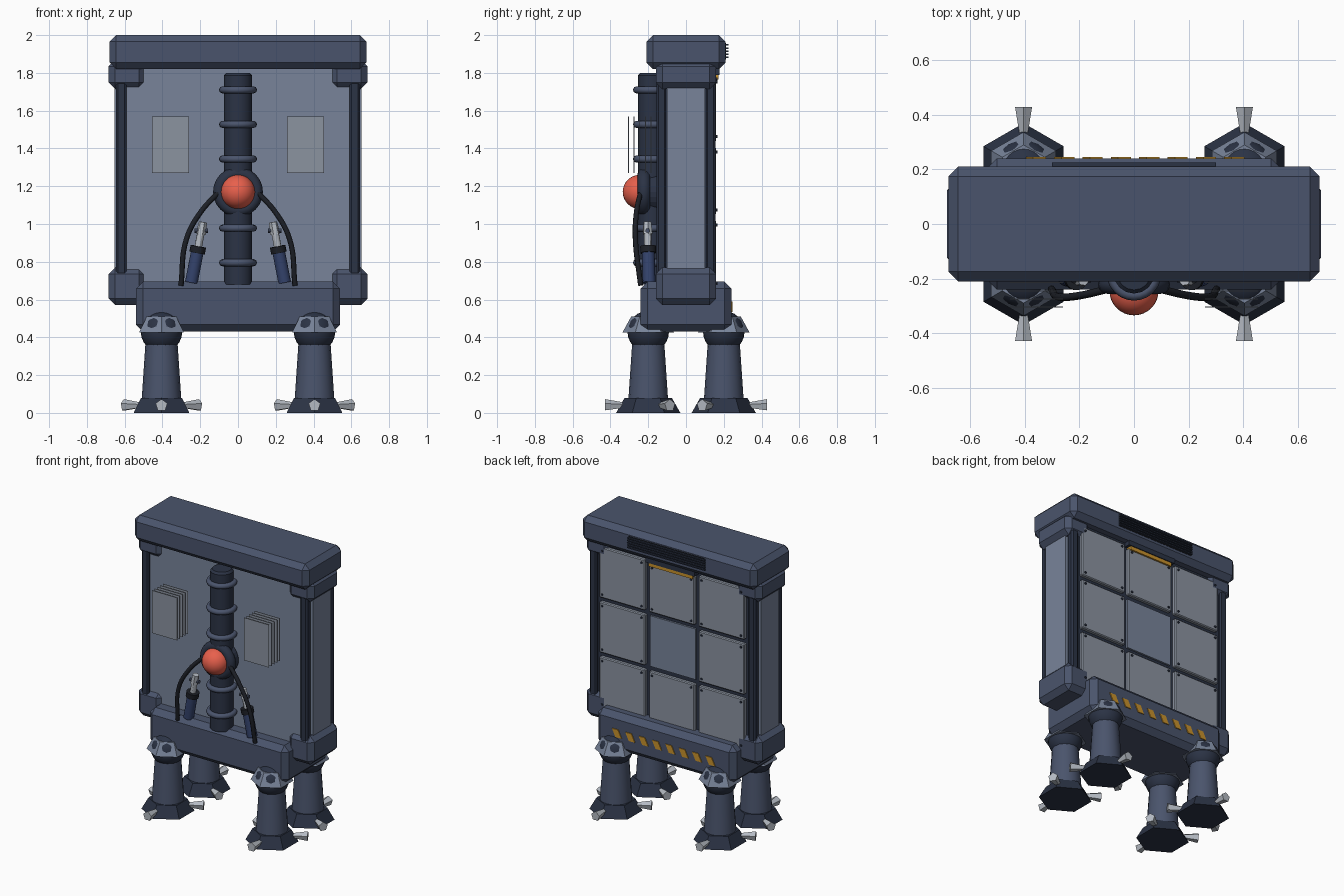
import bpy, bmesh
from math import radians, cos, sin, pi
from mathutils import Vector, Matrix

if "Cube" in bpy.data.objects:
    bpy.data.objects.remove(bpy.data.objects["Cube"])


def mat(name, h):
    m = bpy.data.materials.new(name)
    c = [int(h[i:i + 2], 16) / 255 for i in (0, 2, 4)]
    m.diffuse_color = [((v + 0.055) / 1.055) ** 2.4 for v in c] + [1]
    m.use_nodes = True
    m.node_tree.nodes["Principled BSDF"].inputs["Base Color"].default_value = m.diffuse_color
    return m


STEEL = mat("steel_blue", "4a546c")
DARK = mat("dark_steel", "2b3345")
BLACK = mat("rubber", "1c1f26")
PANE = mat("pane", "78849a")
PLATE = mat("plate", "8b93a0")
LIGHT = mat("light_metal", "b4bac2")
NAVY = mat("navy", "34436c")
RED = mat("red", "e8604c")
GOLD = mat("gold", "c8922c")


def finish(name, bm, m, smooth=None):
    bmesh.ops.recalc_face_normals(bm, faces=bm.faces)
    me = bpy.data.meshes.new(name)
    bm.to_mesh(me)
    bm.free()
    ob = bpy.data.objects.new(name, me)
    bpy.context.collection.objects.link(ob)
    me.materials.append(m)
    if smooth:
        me.shade_smooth()
        bpy.context.view_layer.objects.active = ob
        bpy.ops.object.select_all(action='DESELECT')
        ob.select_set(True)
        bpy.ops.object.shade_smooth_by_angle(angle=radians(smooth))
    return ob


def box(name, lo, hi, m, bevel=0):
    lo, hi = Vector(lo), Vector(hi)
    bm = bmesh.new()
    bmesh.ops.create_cube(bm, size=1, matrix=Matrix.Translation((lo + hi) / 2) @ Matrix.Diagonal((*(hi - lo), 1)))
    if bevel:
        bmesh.ops.bevel(bm, geom=bm.edges[:], offset=bevel, segments=1, affect='EDGES', profile=0.5)
    return finish(name, bm, m)


def rod(name, a, b, r1, r2, m, n=16, smooth=None):
    """Tapered n-sided rod from a to b; first corner points along local +y."""
    a, b = Vector(a), Vector(b)
    rot = (b - a).to_track_quat('Z', 'Y').to_matrix() if abs((b - a).normalized().z) < 0.999 else Matrix.Identity(3)
    bm = bmesh.new()
    rings = [[bm.verts.new(p + rot @ Vector((r * sin(2 * pi * i / n), r * cos(2 * pi * i / n), 0)))
              for i in range(n)] for p, r in ((a, r1), (b, r2))]
    for i in range(n):
        j = (i + 1) % n
        bm.faces.new((rings[0][i], rings[0][j], rings[1][j], rings[1][i]))
    bm.faces.new(rings[0])
    bm.faces.new(rings[1])
    return finish(name, bm, m, smooth)


def ball(name, c, r, m, seg=32):
    bm = bmesh.new()
    bmesh.ops.create_uvsphere(bm, u_segments=seg, v_segments=seg // 2, radius=r, matrix=Matrix.Translation(c))
    return finish(name, bm, m, 40)


def torus(name, c, R, r, m, rot=(0, 0, 0), minor=8):
    bpy.ops.mesh.primitive_torus_add(location=c, rotation=rot, major_radius=R, minor_radius=r,
                                     major_segments=24, minor_segments=minor)
    ob = bpy.context.object
    ob.name = name
    ob.data.materials.append(m)
    bpy.ops.object.shade_smooth_by_angle(angle=radians(50))


# Main masses: cap, cabinet, base
box("top_cap", (-.68, -.21, 1.82), (.68, .21, 2), STEEL, .035)
box("cabinet_core", (-.6, -.125, .6), (.6, .135, 1.86), DARK)
box("front_pane", (-.595, -.135, .68), (.595, -.12, 1.83), PANE)
box("base", (-.54, -.24, .43), (.54, .24, .695), STEEL, .037)

# Corner blocks, posts and side panels
for s, side in ((-1, "left"), (1, "right")):
    for z0, z1, lvl in ((.57, .77, "lower"), (1.715, 1.87, "upper")):
        x = sorted((s * .49, s * .685))
        box(f"{lvl}_{side}_corner_block", (x[0], -.16, z0), (x[1], .16, z1), STEEL, .035)
    x = sorted((s * .59, s * .655))
    box(f"{side}_side_panel", (x[0], -.1, .7), (x[1], .1, 1.8), PANE)
    for t, end in ((-1, "front"), (1, "back")):
        x, y = sorted((s * .59, s * .645)), sorted((t * .105, t * .155))
        box(f"{end}_{side}_post", (x[0], y[0], .68), (x[1], y[1], 1.82), DARK, .01)

# Back grid of bolted plates
for i in (-1, 0, 1):
    for k in (-1, 0, 1):
        x, z, h = .387 * i, 1.228 + .387 * k, .178
        if i == k == 0:
            box("centre_back_pane", (x - h, .12, z - h), (x + h, .148, z + h), PANE)
            continue
        top = z + h - (.015 if (i, k) == (0, 1) else 0)
        box(f"back_plate_{i + 1}_{k + 1}", (x - h, .12, z - h), (x + h, .16, top), PLATE, .006)
        for a in (-1, 1):
            for b in (z - h + .025, top - .025):
                rod("plate_bolt", (x + a * (h - .025), .155, b), (x + a * (h - .025), .167, b),
                    .008, .008, DARK, 6)
box("lamp_housing", (-.19, .12, 1.79), (.19, .178, 1.83), DARK)
box("lamp_strip", (-.17, .12, 1.765), (.17, .172, 1.79), GOLD)

# Cap vent with slats
box("vent_back", (-.3, .2, 1.872), (.3, .212, 1.958), BLACK)
for k in range(5):
    z = 1.882 + .0165 * k
    box("vent_slat", (-.3, .205, z - .004), (.3, .225, z + .004), DARK)

# Slanted hazard stripes on the base
for k in range(8):
    x = -.36 + .104 * k
    bm = bmesh.new()
    quad = [(x - .037, .535), (x + .01, .535), (x + .037, .59), (x - .01, .59)]
    f = bm.faces.new([bm.verts.new((px, .235, pz)) for px, pz in quad])
    ext = bmesh.ops.extrude_face_region(bm, geom=[f])
    bmesh.ops.translate(bm, vec=(0, .011, 0), verts=[v for v in ext["geom"] if isinstance(v, bmesh.types.BMVert)])
    finish("hazard_stripe", bm, GOLD)

# Spine with rings
rod("spine", (0, -.18, .68), (0, -.18, 1.785), .075, .075, DARK, 16, 30)
rod("spine_tip", (0, -.18, 1.785), (0, -.18, 1.8), .075, .062, DARK, 16, 30)
for k in range(6):
    torus("spine_ring", (0, -.18, .795 + .183 * k), .082, .019, STEEL)

# Eye and socket
torus("eye_socket", (0, -.222, 1.17), .098, .034, DARK, (pi / 2, 0, 0), 12)
rod("eye_socket_back", (0, -.24, 1.17), (0, -.15, 1.17), .098, .11, DARK, 24)
ball("eye", (0, -.245, 1.17), .09, RED)

for s, side in ((-1, "left"), (1, "right")):
    # Floating stack of thin panes
    x = sorted((s * .26, s * .455))
    for k in range(5):
        y = -.305 + .03 * k
        box(f"{side}_thin_pane", (x[0], y - .002, 1.27), (x[1], y + .002, 1.57), PLATE)

    # Cable from eye to base
    cu = bpy.data.curves.new(f"{side}_cable", 'CURVE')
    cu.dimensions = '3D'
    cu.bevel_depth, cu.bevel_resolution, cu.resolution_u = .014, 2, 8
    sp = cu.splines.new('BEZIER')
    pts = [(.1, -.24, 1.17), (.196, -.262, 1.065), (.273, -.268, .92), (.302, -.24, .675)]
    sp.bezier_points.add(len(pts) - 1)
    for p, c in zip(sp.bezier_points, pts):
        p.co = (s * c[0], c[1], c[2])
        p.handle_left_type = p.handle_right_type = 'AUTO'
    cu.use_fill_caps = True
    cu.materials.append(BLACK)
    bpy.context.collection.objects.link(bpy.data.objects.new(f"{side}_cable", cu))

    # Piston: points along a tilted axis
    A, B = Vector((s * .247, -.195, .69)), Vector((s * .185, -.205, 1.01))
    P = lambda t: A.lerp(B, t)
    rod(f"{side}_piston_body", P(0), P(.52), .034, .034, NAVY, 16, 30)
    rod(f"{side}_piston_collar", P(.49), P(.6), .042, .042, BLACK, 16, 30)
    rod(f"{side}_piston_rod", P(.6), P(.97), .02, .02, LIGHT, 12, 30)
    rod(f"{side}_piston_clevis", P(.8), P(1), .027, .022, LIGHT, 6)
    c = P(.86)
    rod(f"{side}_piston_pin", c + Vector((-.036, 0, 0)), c + Vector((.036, 0, 0)), .012, .012, STEEL, 10)

    # Legs with hex hip collars, hex feet and flared foot studs
    for t, end in ((-1, "front"), (1, "back")):
        n, x, y = f"{end}_{side}", s * .405, t * .2
        ball(f"{n}_hip_ball", (x, y, .43), .11, DARK, 24)
        rod(f"{n}_hip_collar", (x, y, .425), (x, y, .51), .137, .09, PANE, 6)
        rod(f"{n}_leg", (x, y, .07), (x, y, .4), .105, .083, STEEL, 16, 30)
        rod(f"{n}_foot", (x, y, 0), (x, y, .08), .17, .125, DARK, 6)
        for a in (90, 210, 330):
            d = Vector((cos(radians(a)), t * sin(radians(a)), 0))
            o = Vector((x, y, .04))
            rod(f"{n}_foot_stud", o + d * .12, o + d * .23, .014, .033, LIGHT, 5)
